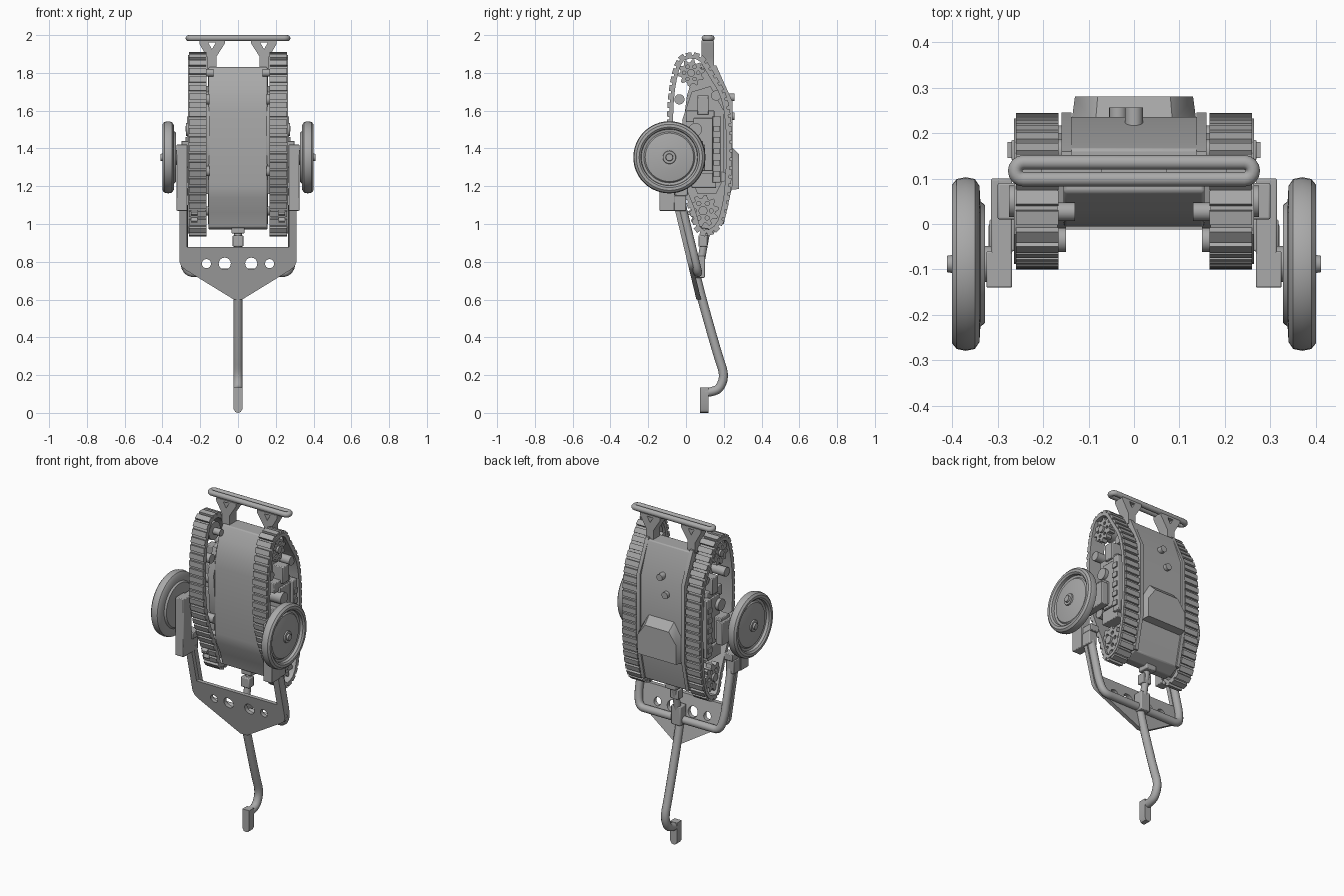
import bpy, bmesh, math
from mathutils import Vector, Matrix

if "Cube" in bpy.data.objects:
    bpy.data.objects.remove(bpy.data.objects["Cube"])

GREY = (0.4, 0.4, 0.4, 1)
mat = bpy.data.materials.new("matte grey")
mat.use_nodes = True
mat.diffuse_color = GREY
mat.node_tree.nodes["Principled BSDF"].inputs["Base Color"].default_value = GREY

AXES = {  # maps outline (u, v) and depth w into the model frame
    "yz": Matrix(((0, 0, 1, 0), (1, 0, 0, 0), (0, 1, 0, 0), (0, 0, 0, 1))),
    "xz": Matrix(((1, 0, 0, 0), (0, 0, 1, 0), (0, 1, 0, 0), (0, 0, 0, 1))),
}


def finish(name, bm, mirror=False, bevel=0, angle=35):
    bmesh.ops.remove_doubles(bm, verts=bm.verts, dist=1e-5)
    bmesh.ops.recalc_face_normals(bm, faces=bm.faces)
    me = bpy.data.meshes.new(name)
    bm.to_mesh(me)
    bm.free()
    me.materials.clear()
    me.materials.append(mat)
    me.shade_smooth()
    me.set_sharp_from_angle(angle=math.radians(angle))
    ob = bpy.data.objects.new(name, me)
    bpy.context.scene.collection.objects.link(ob)
    if bevel:
        b = ob.modifiers.new("Bevel", "BEVEL")
        b.width, b.segments = bevel, 2
    if mirror:
        ob.modifiers.new("Mirror", "MIRROR").use_mirror_merge = False
    return ob


def curve_mesh(cu, matrix=Matrix()):
    ob = bpy.data.objects.new("helper", cu)
    bpy.context.scene.collection.objects.link(ob)
    bpy.context.view_layer.update()
    me = bpy.data.meshes.new_from_object(ob.evaluated_get(bpy.context.evaluated_depsgraph_get()))
    bm = bmesh.new()
    bm.from_mesh(me)
    bm.transform(matrix)
    bpy.data.objects.remove(ob)
    bpy.data.curves.remove(cu)
    bpy.data.meshes.remove(me)
    return bm


def add_spline(cu, pts, cyclic):
    s = cu.splines.new("POLY")
    s.points.add(len(pts) - 1)
    for p, co in zip(s.points, pts):
        p.co = (*co, 1) if len(co) == 3 else (*co, 0, 1)
    s.use_cyclic_u = cyclic


def prism(name, loops, lo, hi, axes="yz", shear=Matrix(), **kw):
    """Filled outline with optional holes, extruded from lo to hi."""
    cu = bpy.data.curves.new(name, "CURVE")
    cu.dimensions, cu.fill_mode, cu.extrude = "2D", "BOTH", (hi - lo) / 2
    for loop in loops:
        add_spline(cu, loop, True)
    shift = Matrix.Translation((0, 0, (lo + hi) / 2))
    return finish(name, curve_mesh(cu, shear @ AXES[axes] @ shift), **kw)


def tube(name, pts, r, cyclic=False, **kw):
    cu = bpy.data.curves.new(name, "CURVE")
    cu.dimensions, cu.bevel_depth, cu.bevel_resolution = "3D", r, 4
    cu.use_fill_caps = True
    add_spline(cu, pts, cyclic)
    return finish(name, curve_mesh(cu), **kw)


def box(name, x, y, z, **kw):
    bm = bmesh.new()
    bmesh.ops.create_cube(bm, size=1)
    for v in bm.verts:
        v.co = [(a + b) / 2 + c * (b - a) for (a, b), c in zip((x, y, z), v.co)]
    return finish(name, bm, **kw)


def ring(cy, cz, r, n=24):
    return [(cy + r * math.cos(i * math.tau / n), cz + r * math.sin(i * math.tau / n)) for i in range(n)]


def disc(name, x, y, z, r, **kw):
    return prism(name, [ring(y, z, r)], *x, mirror=True, **kw)


def hull(name, pts, **kw):
    bm = bmesh.new()
    for p in pts:
        bm.verts.new(p)
    bmesh.ops.convex_hull(bm, input=bm.verts)
    return finish(name, bm, **kw)


def rounded(pts, times=2, closed=True):
    for _ in range(times):
        out = [] if closed else [pts[0]]
        for a, b in zip(pts, pts[1:] + pts[:1] if closed else pts[1:]):
            a, b = Vector(a), Vector(b)
            out += [a.lerp(b, 0.25), a.lerp(b, 0.75)]
        pts = out if closed else out + [pts[-1]]
    return [tuple(p) for p in pts]


# Tracks: an even loop, a band and separate pads
path = rounded([(-0.03, 1.905), (0.085, 1.91), (0.135, 1.82), (0.242, 1.65), (0.246, 1.22), (0.205, 1.0),
                (0.14, 0.935), (0.05, 0.94), (0.02, 1.07), (-0.07, 1.27), (-0.1, 1.42), (-0.1, 1.66), (-0.07, 1.83)])
path = [Vector(p) for p in path]
N, loop = 48, []
lengths = [(b - a).length for a, b in zip(path, path[1:] + path[:1])]
step, target, run = sum(lengths) / N, 0, 0
for a, b, d in zip(path, path[1:] + path[:1], lengths):
    while target < run + d and len(loop) < N:
        loop.append(a.lerp(b, (target - run) / d))
        target += step
    run += d
tangents = [(loop[(i + 1) % N] - loop[i - 1]).normalized() for i in range(N)]
inward = [Vector((t.y, -t.x)) for t in tangents]
outer = [tuple(p + n * 0.012) for p, n in zip(loop, inward)]
inner = [tuple(p + n * 0.032) for p, n in zip(loop, inward)]
prism("track_band", [outer, inner], 0.168, 0.264, mirror=True)
bm = bmesh.new()
for p, t, n in zip(loop, tangents, inward):
    m = Matrix.Identity(4)
    m.col[1], m.col[2] = (0, *t, 0), (0, *n, 0)
    m.translation = (0.213, *(p + n * 0.008))
    bmesh.ops.create_cube(bm, size=1, matrix=m @ Matrix.Diagonal((0.094, step * 0.68, 0.016, 1)))
finish("track_pads", bm, mirror=True)


# Toothed drive wheels with lightening holes
def sprocket(name, y, z, r):
    teeth = []
    for i in range(40):
        a, rr = (i + 0.5) * math.tau / 40, r if i % 4 < 2 else r * 0.78
        teeth.append((y + rr * math.cos(a), z + rr * math.sin(a)))
    holes = [ring(*c, r * 0.13, 10) for c in ring(y, z, r * 0.52, 6)]
    prism(name, [teeth] + holes, 0.215, 0.25, mirror=True)
    disc(name + "_drum", (0.175, 0.215), y, z, r * 0.75)
    disc(name + "_hub", (0.13, 0.262), y, z, r * 0.28)


sprocket("top_sprocket", 0.027, 1.8, 0.072)
sprocket("bottom_sprocket", 0.09, 1.07, 0.085)
for i, (y, z) in enumerate([(-0.035, 1.66), (0.16, 1.68), (0.19, 1.25), (0.0, 1.28)]):
    disc(f"roller_{i}", (0.15, 0.25), y, z, 0.027)

# Central body
prism("body", [[(0.07, 1.83), (0.165, 1.83), (0.235, 1.64), (0.235, 1.2), (0.19, 1.0), (0.13, 0.97), (0.07, 0.98),
                (0.045, 1.06), (0.005, 1.14), (-0.005, 1.2), (-0.005, 1.6), (0.005, 1.68), (0.03, 1.76)]],
      -0.155, 0.155, bevel=0.006)
prism("body_rear_rim", [[(0.12, 1.84), (0.16, 1.84), (0.245, 1.65), (0.245, 1.2), (0.2, 1.0), (0.15, 1.0)]],
      0.138, 0.16, mirror=True)
hull("rear_hump", [(s * x, y, z) for s in (-1, 1) for x, y, z in
                   [(0.13, 0.28, 1.185), (0.13, 0.28, 1.3), (0.08, 0.28, 1.37),
                    (0.138, 0.22, 1.18), (0.138, 0.22, 1.34), (0.085, 0.22, 1.43)]])
for i, (x, z) in enumerate([(0.0, 1.67), (-0.035, 1.57)]):
    prism(f"rear_knob_{i}", [ring(x, z, 0.02, 16)], 0.21, 0.256, "xz")

# Equipment on the body sides, inside the track loops
prism("side_panel", [[(0.03, 1.7), (0.13, 1.73), (0.2, 1.6), (0.2, 1.24), (0.16, 1.16), (0.06, 1.16),
                      (0.0, 1.32), (-0.02, 1.55)]], 0.15, 0.19, mirror=True)
for name, x, y, z in [
    ("side_case", (0.18, 0.255), (0.04, 0.14), (1.28, 1.56)),
    ("side_case_lid", (0.18, 0.27), (0.14, 0.185), (1.22, 1.57)),
    ("upper_box", (0.18, 0.26), (0.06, 0.12), (1.58, 1.68)),
    ("upper_cap", (0.18, 0.245), (0.0, 0.15), (1.54, 1.6)),
    ("lower_box", (0.18, 0.255), (0.03, 0.16), (1.19, 1.27)),
    ("mount_bar", (0.17, 0.3), (0.01, 0.09), (1.3, 1.44)),
    ("mount_arm", (0.268, 0.315), (-0.07, 0.1), (1.28, 1.42)),
    ("axle_block", (0.268, 0.325), (-0.14, -0.06), (1.07, 1.42)),
    ("frame_bracket", (0.268, 0.32), (-0.14, 0.0), (1.07, 1.15)),
    ("frame_clamp", (0.262, 0.318), (-0.06, 0.01), (1.15, 1.19)),
]:
    box(name, x, y, z, mirror=True, bevel=0.004)
for i in range(5):
    box(f"lid_rib_{i}", (0.265, 0.278), (0.145, 0.18), (1.25 + i * 0.06, 1.28 + i * 0.06), mirror=True)
disc("side_canister", (0.18, 0.275), 0.05, 1.5, 0.035)

# Road wheels: one turned profile
WY, WZ = -0.088, 1.353
profile = [(0.328, 0), (0.328, 0.13), (0.338, 0.138), (0.34, 0.172), (0.35, 0.187), (0.37, 0.191), (0.39, 0.187),
           (0.4, 0.175), (0.4, 0.16), (0.392, 0.15), (0.375, 0.148), (0.372, 0.135), (0.38, 0.128), (0.392, 0.06),
           (0.392, 0.035), (0.4, 0.033), (0.4, 0.02), (0.411, 0.018), (0.411, 0)]
bm = bmesh.new()
verts = [bm.verts.new((x, WY + r, WZ)) for x, r in profile]
edges = [bm.edges.new(p) for p in zip(verts, verts[1:])]
bmesh.ops.spin(bm, geom=verts + edges, cent=(0, WY, WZ), axis=(1, 0, 0), angle=math.tau, steps=48)
finish("road_wheel", bm, mirror=True)
disc("axle", (0.28, 0.34), WY, WZ, 0.04)

# Top carrying handle on forked brackets
cap = [(0.243 + 0.0185 * math.sin(a), 0.117 + 0.0185 * math.cos(a), 1.984)
       for a in [i * math.pi / 8 for i in range(9)]]
tube("handle", cap + [(-x, 0.234 - y, z) for x, y, z in cap], 0.016, cyclic=True)
prism("handle_bracket", [[(0.07, 1.972), (0.205, 1.972), (0.205, 1.955), (0.165, 1.885), (0.165, 1.82),
                          (0.115, 1.82), (0.115, 1.885), (0.07, 1.955)],
                         [(0.118, 1.96), (0.157, 1.96), (0.138, 1.925)]], 0.083, 0.148, "xz", mirror=True)

# Sloping lower frame: pierced plate, bent tube and tail leg
lean = Matrix.Identity(4)
lean[1][2], lean[1][3] = -0.24, 0.229
half = [(0.27, 1.1), (0.27, 0.878)], [(0.31, 1.1), (0.31, 0.8), (0.298, 0.772), (0.27, 0.752), (0.022, 0.6)]
right = half[1] + [(-x, z) for x, z in reversed(half[1])]
notch = [(-x, z) for x, z in half[0]] + half[0][::-1]
holes = [ring(s * x, 0.79, r) for s in (-1, 1) for x, r in ((0.07, 0.032), (0.167, 0.024))]
prism("frame_plate", [right + notch] + holes, -0.03, -0.005, "xz", shear=lean)


def on_frame(x, z, off=0.012):
    return (x, 0.229 - 0.24 * z + off, z)


bend = rounded([on_frame(0.288, 1.1), on_frame(0.288, 0.9), on_frame(0.288, 0.82), on_frame(0.27, 0.742),
                on_frame(0.2, 0.742), on_frame(0, 0.742)], 2, closed=False)
tube("frame_tube", bend + [(-x, y, z) for x, y, z in reversed(bend[:-1])], 0.023)
leg = rounded([(0, 0.05, 0.74), (0, 0.085, 0.6), (0, 0.17, 0.3), (0, 0.205, 0.2), (0, 0.18, 0.13),
               (0, 0.14, 0.112), (0, 0.1, 0.108)], 2, closed=False)
tube("tail_leg", leg, 0.024)
prism("tail_foot", [[(-0.023, 0.135), (0.023, 0.135), (0.023, 0.02), (0.014, 0.004), (0, 0), (-0.014, 0.004),
                     (-0.023, 0.02)]], 0.075, 0.12, "xz")

# Coupling between body and frame
box("coupling_block", (-0.035, 0.035), (0.08, 0.15), (0.95, 1.08), bevel=0.005)
tube("coupling_rod", [(0, 0.115, 1.0), (0, 0.07, 0.75)], 0.02)
box("coupling_collar", (-0.028, 0.028), (0.065, 0.115), (0.88, 0.94), bevel=0.005)
box("coupling_clamp", (-0.032, 0.032), (0.04, 0.1), (0.715, 0.83), bevel=0.005)
